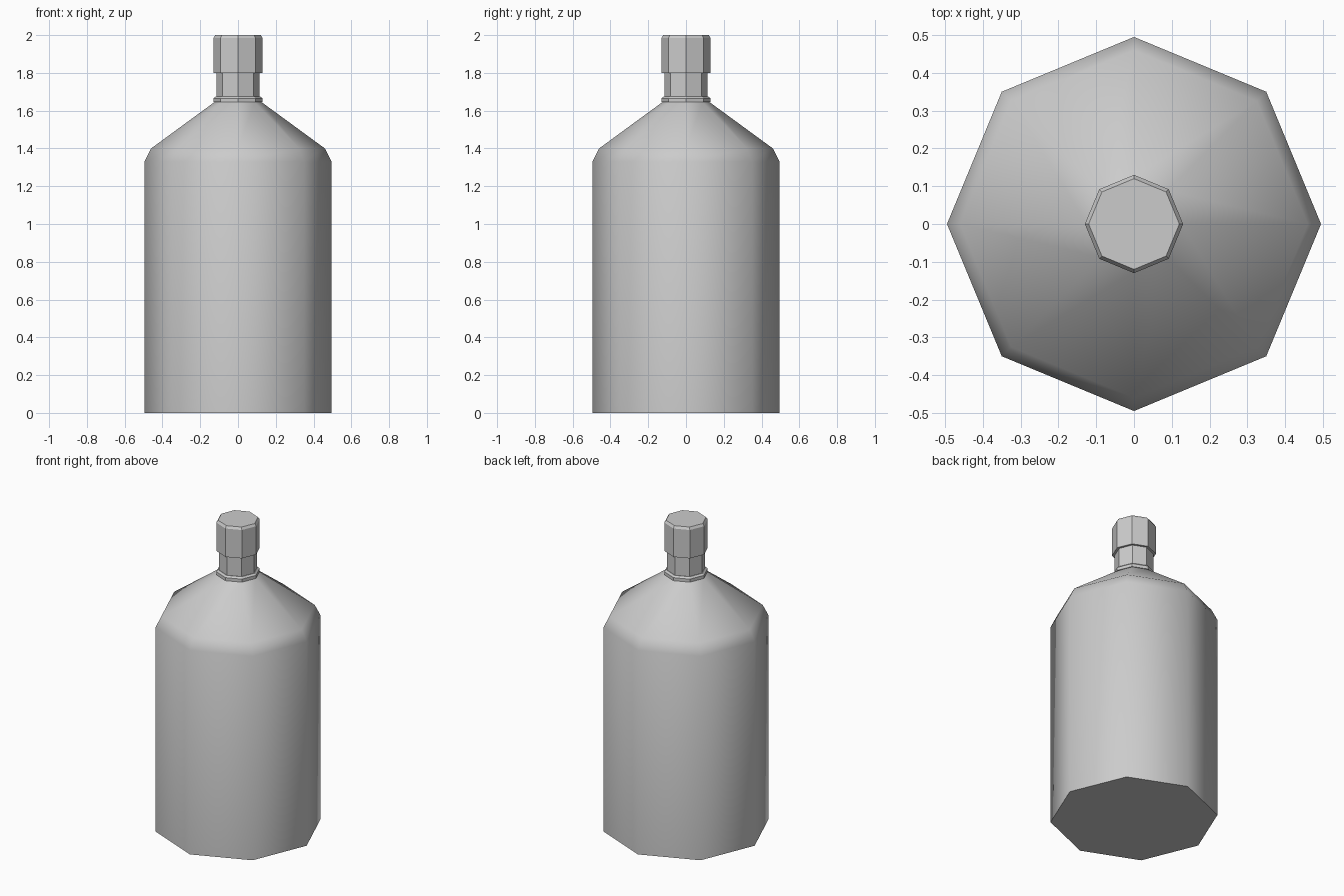
import bpy
import bmesh
import math

cube = bpy.data.objects.get("Cube")
if cube:
    bpy.data.objects.remove(cube, do_unlink=True)

SIDES = 8

grey = bpy.data.materials.new("plain grey")
grey.use_nodes = True
colour = (0.6, 0.6, 0.6, 1)
grey.diffuse_color = colour
grey.node_tree.nodes["Principled BSDF"].inputs["Base Color"].default_value = colour


def lathe(name, profile, smooth=False):
    """Octagonal solid from (radius, height) rings, capped at both ends."""
    bm = bmesh.new()
    rings = []
    for r, z in profile:
        angles = [math.tau * i / SIDES for i in range(SIDES)]
        rings.append([bm.verts.new((r * math.cos(a), r * math.sin(a), z)) for a in angles])
    for low, high in zip(rings, rings[1:]):
        for i in range(SIDES):
            j = (i + 1) % SIDES
            face = bm.faces.new((low[i], low[j], high[j], high[i]))
            face.smooth = smooth
    bm.faces.new(rings[0][::-1])
    bm.faces.new(rings[-1])
    if smooth:
        # Keep the rims of the flat end faces crisp
        for ring in (rings[0], rings[-1]):
            for i in range(SIDES):
                bm.edges.get((ring[i], ring[(i + 1) % SIDES])).smooth = False
    mesh = bpy.data.meshes.new(name)
    bm.to_mesh(mesh)
    bm.free()
    mesh.materials.append(grey)
    obj = bpy.data.objects.new(name, mesh)
    bpy.context.collection.objects.link(obj)
    return obj


# Smooth-shaded bottle with a sloping shoulder
lathe("bottle_body", [(0.495, 0), (0.495, 1.33), (0.46, 1.4), (0.125, 1.645)], smooth=True)

# Flat-faced collar, neck and cap
lathe("neck_collar", [(0.13, 1.645), (0.13, 1.665), (0.118, 1.675)])
lathe("neck", [(0.115, 1.67), (0.115, 1.8)])
lathe("cap", [(0.13, 1.8), (0.13, 1.985), (0.12, 2)])
